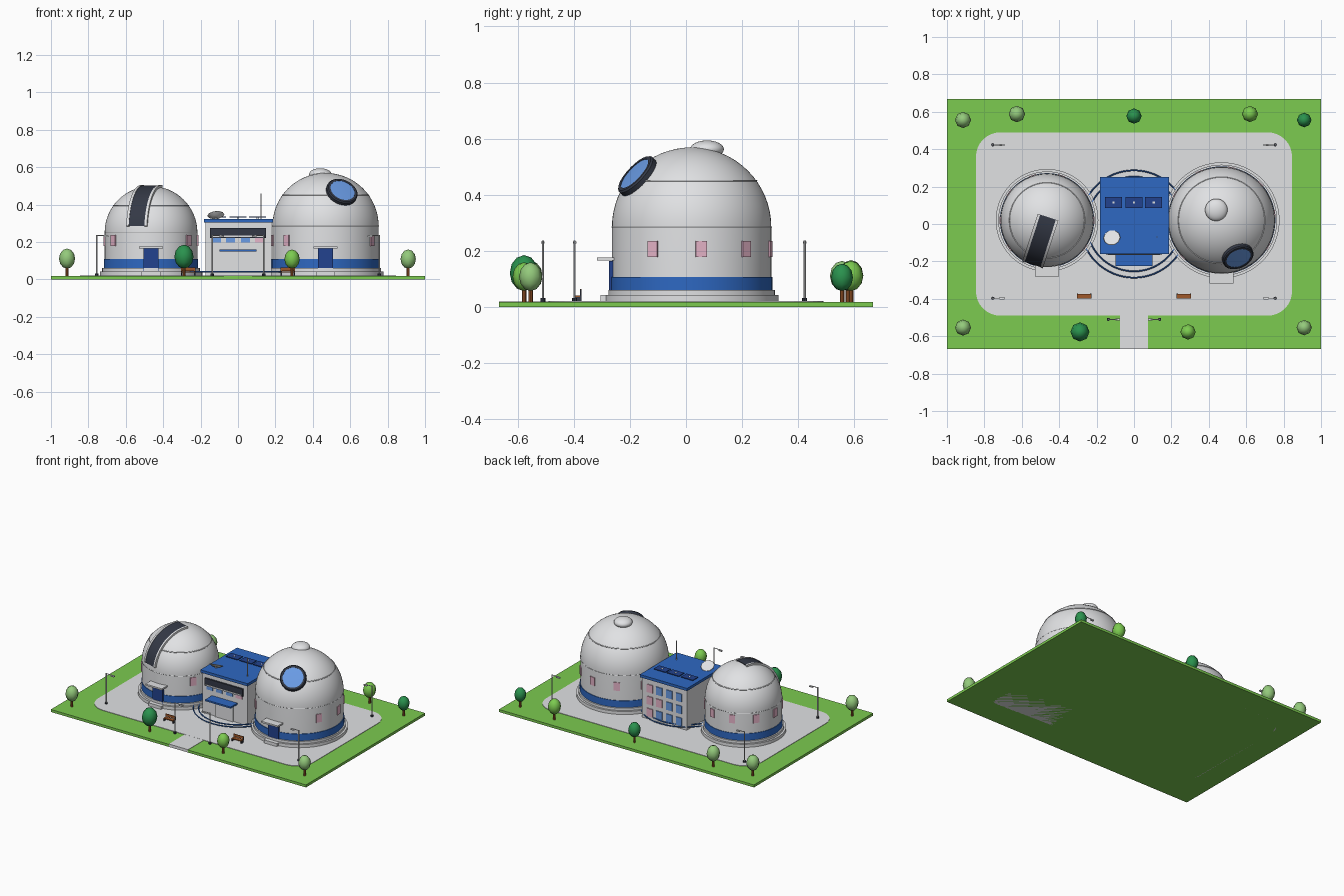
import bpy, bmesh, math
from mathutils import Vector, Matrix

if "Cube" in bpy.data.objects:
    bpy.data.objects.remove(bpy.data.objects["Cube"])


def material(name, r, g, b):
    m = bpy.data.materials.new(name)
    lin = [((c / 255 + 0.055) / 1.055) ** 2.4 for c in (r, g, b)]
    m.diffuse_color = (*lin, 1)
    m.use_nodes = True
    m.node_tree.nodes["Principled BSDF"].inputs["Base Color"].default_value = m.diffuse_color
    return m


GREY = material("light grey", 225, 226, 228)
GRASS = material("grass green", 124, 203, 80)
BLUE = material("blue", 46, 104, 194)
NAVY = material("navy", 34, 66, 142)
GLASS = material("glass blue", 106, 156, 230)
PINK = material("pink", 243, 190, 212)
CHAR = material("charcoal", 52, 57, 70)
BROWN = material("brown", 160, 88, 42)
LEAF_DARK = material("dark leaf", 42, 146, 78)
LEAF_PALE = material("pale leaf", 148, 202, 124)


def finish(name, bm, mat, smooth=False):
    bmesh.ops.recalc_face_normals(bm, faces=bm.faces)
    me = bpy.data.meshes.new(name)
    bm.to_mesh(me)
    bm.free()
    ob = bpy.data.objects.new(name, me)
    bpy.context.collection.objects.link(ob)
    me.materials.append(mat)
    if smooth:
        bpy.ops.object.select_all(action='DESELECT')
        ob.select_set(True)
        bpy.context.view_layer.objects.active = ob
        bpy.ops.object.shade_smooth_by_angle(angle=math.radians(35))
    return ob


def box(name, x0, x1, y0, y1, z0, z1, mat):
    bm = bmesh.new()
    bmesh.ops.create_cube(bm, size=1)
    for v in bm.verts:
        v.co = Vector(((x0 + x1) / 2 + v.co.x * (x1 - x0),
                       (y0 + y1) / 2 + v.co.y * (y1 - y0),
                       (z0 + z1) / 2 + v.co.z * (z1 - z0)))
    return finish(name, bm, mat)


def lathe(name, profile, mat, loc=(0, 0, 0), axis=(0, 0, 1), n=48, closed=False):
    """Spin (radius, height) points around an axis through loc."""
    bm = bmesh.new()
    vs = [bm.verts.new((r, 0, z)) for r, z in profile]
    pairs = list(zip(vs, vs[1:])) + ([(vs[-1], vs[0])] if closed else [])
    edges = [bm.edges.new(p) for p in pairs]
    bmesh.ops.spin(bm, geom=vs + edges, cent=(0, 0, 0), axis=(0, 0, 1),
                   angle=2 * math.pi, steps=n, use_duplicate=False)
    bmesh.ops.remove_doubles(bm, verts=bm.verts, dist=1e-5)
    rot = Vector((0, 0, 1)).rotation_difference(Vector(axis)).to_matrix().to_4x4()
    bm.transform(Matrix.Translation(loc) @ rot)
    return finish(name, bm, mat, True)


def rod(name, a, b, r, mat, n=8):
    d = Vector(b) - Vector(a)
    return lathe(name, [(0, 0), (r, 0), (r, d.length), (0, d.length)], mat, a, d.normalized(), n)


def ring(name, loc, radius, tube, mat):
    pts = [(radius + tube * math.cos(i * math.pi / 3), tube * math.sin(i * math.pi / 3)) for i in range(6)]
    return lathe(name, pts, mat, loc, closed=True, n=64)


def ellipsoid(name, loc, r, h, mat, seg, rings):
    bm = bmesh.new()
    bmesh.ops.create_uvsphere(bm, u_segments=seg, v_segments=rings, radius=1)
    bm.transform(Matrix.Translation(loc) @ Matrix.Diagonal((r, r, h, 1)))
    ob = finish(name, bm, mat)
    ob.data.shade_smooth()
    return ob


# Lawn and paved yard
TOP = 0.018
box("lawn", -1, 1, -0.667, 0.667, 0, TOP, GRASS)
bm = bmesh.new()
outline = []
for k, (sx, sy) in enumerate([(1, 1), (-1, 1), (-1, -1), (1, -1)]):
    for i in range(9):
        a = math.radians(90 * k + i * 90 / 8)
        outline.append(bm.verts.new((sx * 0.715 + 0.13 * math.cos(a), sy * 0.36 + 0.13 * math.sin(a), 0)))
face = bm.faces.new(outline)
up = bmesh.ops.extrude_face_region(bm, geom=[face])["geom"]
bmesh.ops.translate(bm, vec=(0, 0, 0.021), verts=[v for v in up if isinstance(v, bmesh.types.BMVert)])
# keep the underside of the slab so the solid is closed
if not any(f.calc_center_median().z < 0.001 for f in bm.faces):
    bm.faces.new(outline)
finish("paved_yard", bm, GREY)
box("entry_path", -0.075, 0.075, -0.667, -0.48, 0, 0.0205, GREY)


# Domed towers: plinth, wall, band, windows, door
def tower(side, cx, cy, R, spring, ring_z, offset):
    dome = [(R * math.cos(t), spring + R * math.sin(t)) for t in [i * math.pi / 32 for i in range(17)]]
    dome[-1] = (0, spring + R)
    c = (cx, cy, 0)
    lathe(side + "_plinth", [(0, TOP), (R + 0.026, TOP), (R + 0.026, 0.043), (R + 0.013, 0.043),
                             (R + 0.013, 0.06), (0, 0.06)], GREY, c, n=64)
    lathe(side + "_dome", [(R, 0.05)] + dome, GREY, c, n=64)
    lathe(side + "_band", [(R - 0.01, 0.06), (R + 0.004, 0.06), (R + 0.004, 0.108), (R - 0.01, 0.108)],
          BLUE, c, n=64, closed=True)
    ring(side + "_spring_ring", (cx, cy, spring), R, 0.002, GREY)
    ring(side + "_upper_ring", (cx, cy, ring_z), math.sqrt(R * R - (ring_z - spring) ** 2), 0.003, GREY)
    for k in range(10):
        deg = offset + 36 * k
        if abs((deg - 270 + 180) % 360 - 180) > 40:
            w = box(side + "_window", R - 0.008, R + 0.005, -0.02, 0.02, 0.178, 0.236, PINK)
            w.location = c
            w.rotation_euler.z = math.radians(deg)
    y = cy - R
    box(side + "_door", cx - 0.04, cx + 0.04, y - 0.01, y + 0.03, 0.045, 0.165, NAVY)
    box(side + "_door_step", cx - 0.05, cx + 0.05, y - 0.04, y, TOP, 0.043, GREY)
    box(side + "_door_awning", cx - 0.065, cx + 0.065, y - 0.053, y + 0.02, 0.166, 0.177, GREY)


tower("left", -0.465, 0.02, 0.248, 0.25, 0.395, 0)
tower("right", 0.468, 0.02, 0.284, 0.285, 0.45, 7)


# Viewing slit curving over the left dome
def arc_strip(name, off, half, r0, r1, mat, a0=-4, a1=82, n=16):
    az = math.radians(252)
    d, l = Vector((math.cos(az), math.sin(az), 0)), Vector((-math.sin(az), math.cos(az), 0))
    bm = bmesh.new()
    rows = []
    for i in range(n + 1):
        t = math.radians(a0 + (a1 - a0) * i / n)
        u = d * math.sin(t) + Vector((0, 0, math.cos(t)))
        rows.append([bm.verts.new(Vector((-0.465, 0.02, 0.25)) + u * r + l * (off + s))
                     for r, s in ((r0, -half), (r1, -half), (r1, half), (r0, half))])
    for a, b in zip(rows, rows[1:]):
        for j in range(4):
            bm.faces.new((a[j], a[(j + 1) % 4], b[(j + 1) % 4], b[j]))
    bm.faces.new(rows[0])
    bm.faces.new(rows[-1])
    finish(name, bm, mat, True)


arc_strip("slit_panel", 0, 0.045, 0.235, 0.2515, CHAR)
for s in (-1, 1):
    arc_strip("slit_rail", s * 0.051, 0.007, 0.235, 0.254, GREY)

# Round telescope window and cap on the right dome
aim = Vector((0.088, -0.196, 0.184)).normalized()
hub = Vector((0.468, 0.02, 0.285)) + aim * 0.262
lathe("round_window_frame", [(0.068, 0), (0.086, 0), (0.086, 0.026), (0.08, 0.032), (0.068, 0.032)],
      CHAR, hub, aim, 32, True)
lathe("round_window_glass", [(0, 0), (0.07, 0), (0.07, 0.03), (0, 0.034)], GLASS, hub, aim, 32)
ellipsoid("dome_cap", (0.44, 0.075, 0.562), 0.06, 0.032, GREY, 32, 16)

# Central building with roof, canopy and doorway
box("main_block", -0.174, 0.178, -0.15, 0.24, TOP, 0.308, GREY)
box("main_roof", -0.183, 0.187, -0.16, 0.25, 0.305, 0.324, BLUE)
box("entrance_canopy", -0.1, 0.1, -0.225, -0.15, 0.149, 0.16, BLUE)
box("entrance_door", -0.07, 0.07, -0.158, -0.15, TOP, 0.14, GREY)
box("front_panel", -0.15, 0.15, -0.162, -0.15, 0.222, 0.275, CHAR)
box("front_panel_strip", -0.14, 0.14, -0.165, -0.162, 0.226, 0.234, GREY)
for x in (-0.115, -0.04, 0.04, 0.115):
    box("front_window", x - 0.025, x + 0.025, -0.155, -0.15, 0.196, 0.258, PINK if x > 0.1 else GLASS)
    for row, z in enumerate((0.07, 0.155, 0.24)):
        pink = x > 0.1 or (x > 0 and row == 1)
        box("back_window", x - 0.023, x + 0.023, 0.24, 0.246, z - 0.028, z + 0.028, PINK if pink else GLASS)

# Roof equipment: panels, tilted dish and mast
for x in (-0.109, 0, 0.105):
    box("roof_panel", x - 0.046, x + 0.046, 0.085, 0.145, 0.33, 0.335, NAVY)
    box("roof_panel_stand", x - 0.006, x + 0.006, 0.11, 0.12, 0.322, 0.337, GREY)
lathe("dish", [(0, -0.014), (0.025, -0.01), (0.046, 0.003), (0.044, 0.005), (0, 0.002)],
      GREY, (-0.118, -0.075, 0.341), (-0.1, 0.45, 0.88), 10)
rod("dish_stand", (-0.118, -0.075, 0.32), (-0.118, -0.075, 0.335), 0.008, GREY)
rod("mast", (0.123, -0.07, 0.32), (0.123, -0.07, 0.458), 0.003, GREY)

# Ring rails around the building
for r in (0.287, 0.253):
    ring("ring_rail", (0, 0, 0.04), r, 0.004, BLUE)

# Street lamps with arms pointing inward
for px, y in ((0.755, 0.423), (0.755, -0.397), (0.137, -0.51)):
    for s in (-1, 1):
        x = s * px
        rod("lamp_base", (x, y, TOP), (x, y, 0.032), 0.009, CHAR)
        rod("lamp_pole", (x, y, TOP), (x, y, 0.238), 0.004, GREY)
        rod("lamp_arm", (x, y, 0.235), (x - s * 0.05, y, 0.235), 0.003, GREY, 6)
        hx = x - s * 0.05
        box("lamp_head", hx - 0.013, hx + 0.013, y - 0.006, y + 0.006, 0.226, 0.234, GREY)

# Benches with dark end frames
for x in (-0.267, 0.267):
    box("bench_seat", x - 0.037, x + 0.037, -0.399, -0.374, 0.036, 0.042, BROWN)
    box("bench_back", x - 0.037, x + 0.037, -0.378, -0.373, 0.046, 0.064, BROWN)
    for s in (-1, 1):
        lx = x + s * 0.036
        box("bench_leg", lx - 0.003, lx + 0.003, -0.398, -0.373, TOP, 0.0365, CHAR)
        box("bench_back_post", lx - 0.003, lx + 0.003, -0.3775, -0.3715, 0.0365, 0.063, CHAR)

# Trees
for x, y, r, leaf in ((-0.914, 0.556, 0.043, LEAF_PALE), (-0.626, 0.588, 0.044, LEAF_PALE),
                      (0, 0.577, 0.041, LEAF_DARK), (0.62, 0.588, 0.043, GRASS),
                      (0.91, 0.556, 0.039, LEAF_DARK), (-0.914, -0.554, 0.043, LEAF_PALE),
                      (-0.289, -0.577, 0.051, LEAF_DARK), (0.289, -0.577, 0.041, GRASS),
                      (0.91, -0.554, 0.041, LEAF_PALE)):
    zc = 0.055 + 1.3 * r
    rod("tree_trunk", (x, y, TOP), (x, y, zc), 0.008, BROWN)
    ellipsoid("tree_crown", (x, y, zc), r, r * 1.25, leaf, 8, 6)
